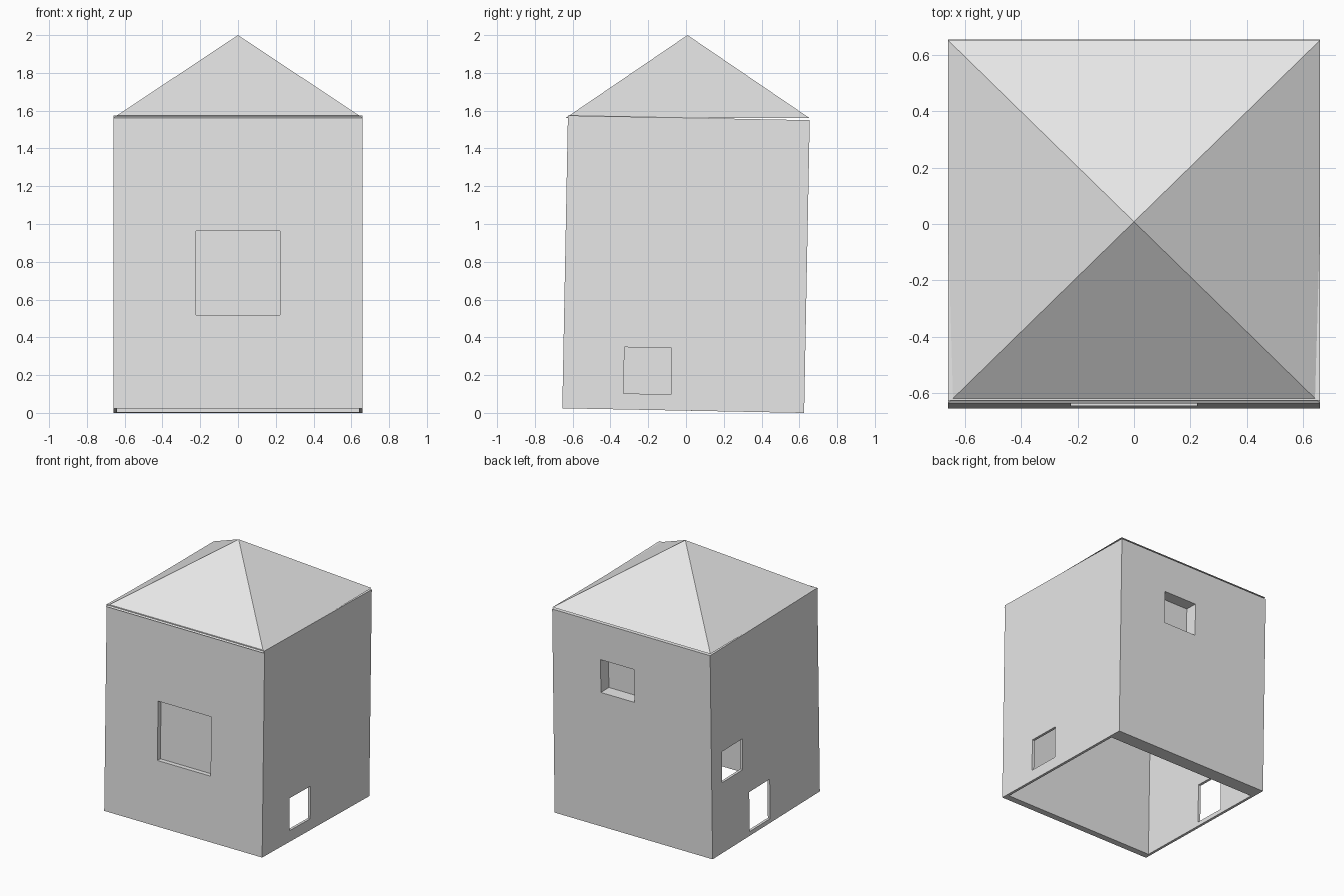
import bpy
import bmesh
import math
from mathutils import Matrix, Vector

default = bpy.data.objects.get("Cube")
if default:
    bpy.data.objects.remove(default, do_unlink=True)

# Single plain grey
grey = bpy.data.materials.new("plain_grey")
grey.use_nodes = True
colour = (0.8, 0.8, 0.8, 1)
grey.diffuse_color = colour
grey.node_tree.nodes["Principled BSDF"].inputs["Base Color"].default_value = colour

LEAN = Matrix.Rotation(math.radians(-1.1), 4, "X")  # the walls lean slightly back
CENTRE = Vector((0, 0, 0.787))


def finish(name, bm):
    mesh = bpy.data.meshes.new(name)
    bm.to_mesh(mesh)
    bm.free()
    mesh.materials.append(grey)
    obj = bpy.data.objects.new(name, mesh)
    bpy.context.collection.objects.link(obj)
    return obj


def leaning_box(name, centre, size):
    bm = bmesh.new()
    place = Matrix.Translation(centre) @ LEAN @ Matrix.Diagonal((*size, 1))
    bmesh.ops.create_cube(bm, size=1, matrix=place)
    return finish(name, bm)


# Walls: a closed-top box, opened from below
walls = leaning_box("walls", CENTRE, (1.32, 1.28, 1.55))
room_offset = LEAN @ Vector((0, -0.029, -0.12))

cutters = [
    leaning_box("room_cutter", CENTRE + room_offset, (1.28, 1.122, 1.75)),
    # Blind recesses at front and back
    leaning_box("front_window_cutter", (0, -0.641, 0.741), (0.445, 0.072, 0.445)),
    leaning_box("back_window_cutter", (0.12, 0.647, 1.147), (0.28, 0.19, 0.25)),
    # Openings through the side walls
    leaning_box("left_window_cutter", (0.66, -0.203, 0.223), (0.12, 0.25, 0.245)),
    leaning_box("right_window_cutter", (-0.66, 0.39, 0.655), (0.12, 0.245, 0.235)),
    leaning_box("right_door_cutter", (-0.66, 0.063, 0.193), (0.12, 0.245, 0.3)),
]
for cutter in cutters:
    cutter.hide_render = True
    mod = walls.modifiers.new(cutter.name, "BOOLEAN")
    mod.operation = "DIFFERENCE"
    mod.solver = "EXACT"
    mod.object = cutter

# Bake the cuts and drop the cutters
bpy.context.view_layer.update()
cut = walls.evaluated_get(bpy.context.evaluated_depsgraph_get())
baked = bpy.data.meshes.new_from_object(cut)
walls.modifiers.clear()
walls.data = baked
for cutter in cutters:
    bpy.data.objects.remove(cutter, do_unlink=True)

# Roof: a level four-sided pyramid
bm = bmesh.new()
base = [bm.verts.new((sx * 0.66, 0.008 + sy * 0.644, 1.562))
        for sx, sy in ((-1, -1), (1, -1), (1, 1), (-1, 1))]
apex = bm.verts.new((0, 0.008, 2))
bm.faces.new(base[::-1])
for i in range(4):
    bm.faces.new((base[i], base[(i + 1) % 4], apex))
finish("roof", bm)
